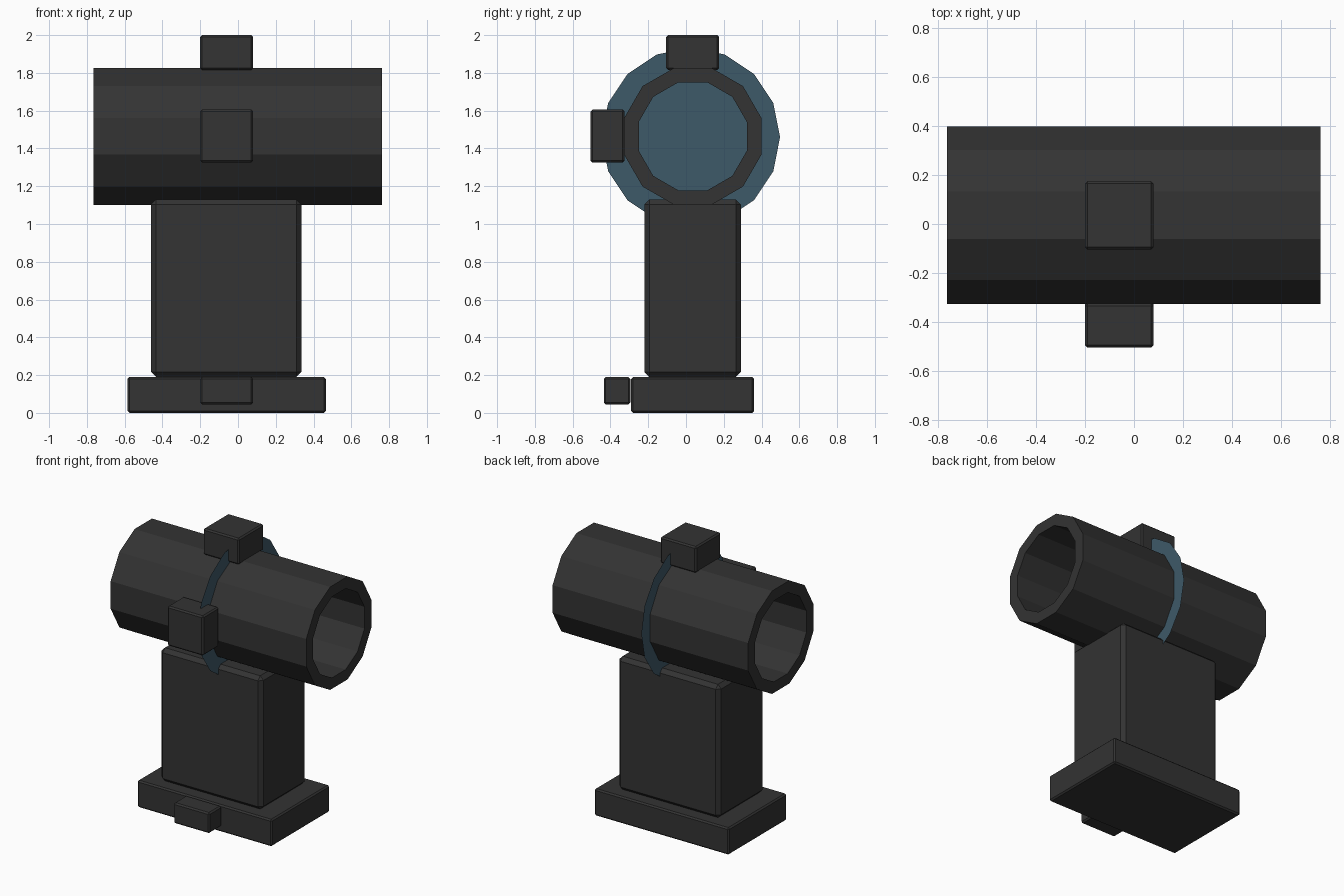
import bpy, bmesh
from math import radians, cos, sin, pi
from mathutils import Matrix, Vector

cube = bpy.data.objects.get("Cube")
if cube:
    bpy.data.objects.remove(cube, do_unlink=True)


def material(name, color):
    m = bpy.data.materials.new(name)
    m.use_nodes = True
    m.diffuse_color = color
    m.node_tree.nodes["Principled BSDF"].inputs["Base Color"].default_value = color
    return m


charcoal = material("charcoal", (0.033, 0.033, 0.033, 1))
slate_blue = material("slate_blue", (0.048, 0.100, 0.138, 1))


def finish(name, bm, mat):
    mesh = bpy.data.meshes.new(name)
    bm.to_mesh(mesh)
    bm.free()
    mesh.materials.append(mat)
    obj = bpy.data.objects.new(name, mesh)
    bpy.context.collection.objects.link(obj)
    return obj


def block(name, low, high, chamfer):
    """Box between two corners with chamfered edges."""
    low, high = Vector(low), Vector(high)
    bm = bmesh.new()
    place = Matrix.Translation((low + high) / 2) @ Matrix.Diagonal((*(high - low), 1))
    bmesh.ops.create_cube(bm, size=1, matrix=place)
    obj = finish(name, bm, charcoal)
    bevel = obj.modifiers.new("chamfer", "BEVEL")
    bevel.width = chamfer
    bevel.segments = 1


def ring(bm, x, y, z, radius, sides, turn=0):
    return [bm.verts.new((x, y + radius * cos(turn + 2 * pi * i / sides),
                          z + radius * sin(turn + 2 * pi * i / sides)))
            for i in range(sides)]


# Stand
block("base", (-0.585, -0.29, 0), (0.465, 0.36, 0.19), 0.01)
block("column", (-0.46, -0.22, 0.19), (0.335, 0.29, 1.13), 0.026)

# Small knobs share the same width
for name, y0, y1, z0, z1 in (("base_knob", -0.435, -0.295, 0.045, 0.19),
                             ("front_knob", -0.505, -0.325, 1.325, 1.605),
                             ("top_knob", -0.105, 0.175, 1.815, 2.0)):
    block(name, (-0.2, y0, z0), (0.08, y1, z1), 0.01)

# Open twelve-sided tube
SIDES = 12
bm = bmesh.new()
loops = [ring(bm, x, 0.036, 1.464, r, SIDES, radians(15))
         for x, r in ((-0.765, 0.376), (0.762, 0.376), (0.762, 0.296), (-0.765, 0.296))]
for a, b in zip(loops, loops[1:] + loops[:1]):
    for i in range(SIDES):
        j = (i + 1) % SIDES
        bm.faces.new((a[i], a[j], b[j], b[i]))
bmesh.ops.recalc_face_normals(bm, faces=bm.faces)
finish("tube", bm, charcoal)

# Flat disc across the middle of the tube
bm = bmesh.new()
bm.faces.new(ring(bm, 0, 0.025, 1.46, 0.473, 16))
finish("disc", bm, slate_blue)
